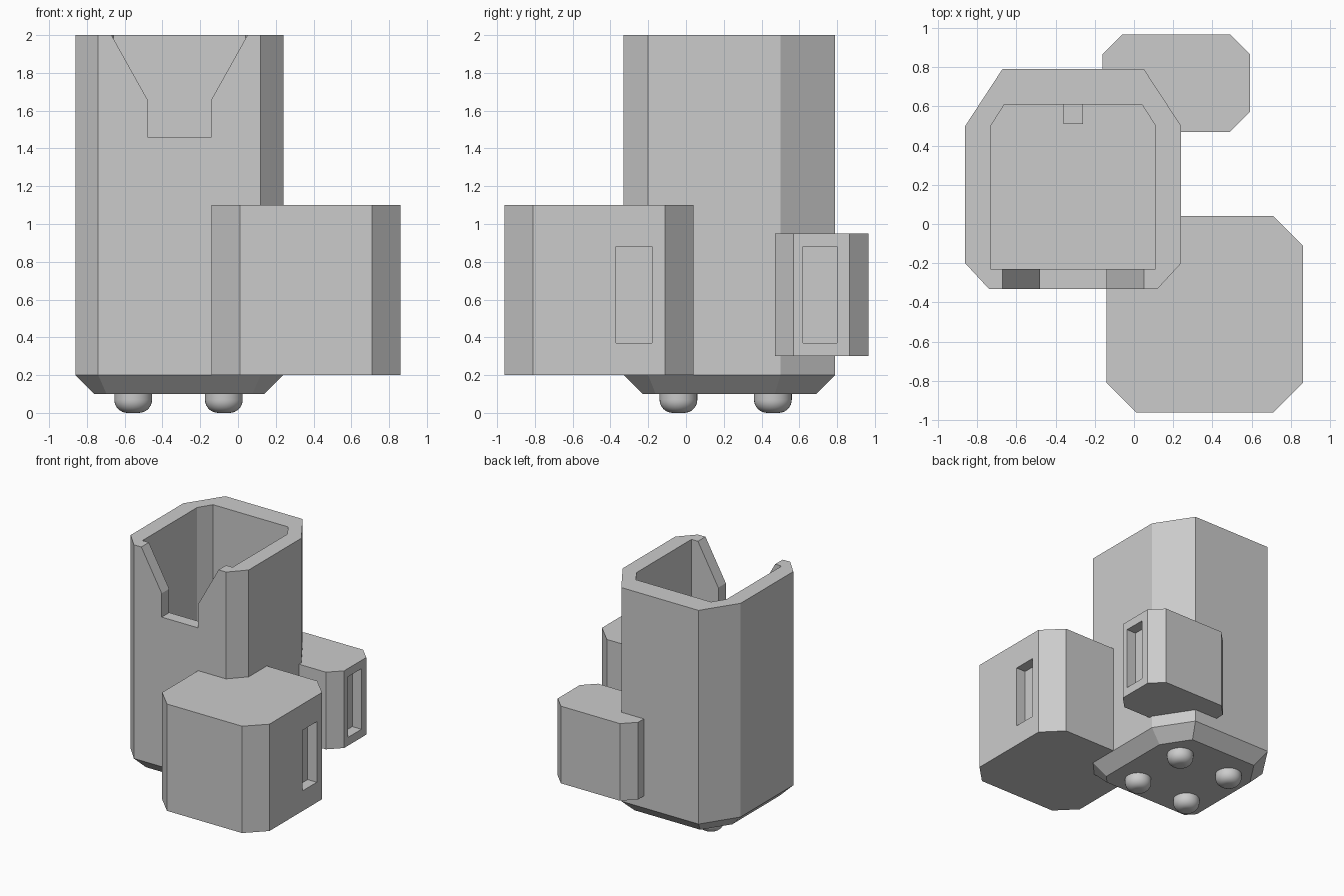
import bpy
import bmesh
from mathutils import Vector

if "Cube" in bpy.data.objects:
    bpy.data.objects.remove(bpy.data.objects["Cube"], do_unlink=True)

GREY = (0.6, 0.6, 0.6, 1.0)
grey = bpy.data.materials.new("plain grey")
grey.use_nodes = True
grey.diffuse_color = GREY
grey.node_tree.nodes["Principled BSDF"].inputs["Base Color"].default_value = GREY


def make_object(name, bm):
    bmesh.ops.recalc_face_normals(bm, faces=bm.faces)
    mesh = bpy.data.meshes.new(name)
    bm.to_mesh(mesh)
    bm.free()
    mesh.materials.append(grey)
    obj = bpy.data.objects.new(name, mesh)
    bpy.context.collection.objects.link(obj)
    return obj


def loft(name, rings):
    """Skin a stack of matching rings and cap both ends."""
    bm = bmesh.new()
    loops = [[bm.verts.new(p) for p in ring] for ring in rings]
    for low, high in zip(loops, loops[1:]):
        for i in range(len(low)):
            j = (i + 1) % len(low)
            bm.faces.new((low[i], low[j], high[j], high[i]))
    bm.faces.new(loops[0][::-1])
    bm.faces.new(loops[-1])
    return make_object(name, bm)


def ring(outline, z):
    return [(x, y, z) for x, y in outline]


def inset(outline, d):
    """Offset a counter-clockwise outline inwards by d with mitred corners."""
    pts = [Vector(p) for p in outline]
    result = []
    for i, p in enumerate(pts):
        a = (p - pts[i - 1]).normalized()
        b = (pts[(i + 1) % len(pts)] - p).normalized()
        na, nb = Vector((-a.y, a.x)), Vector((-b.y, b.x))
        result.append(p + (na + nb) * d / (1 + na.dot(nb)))
    return result


def chamfered(x0, x1, y0, y1, c):
    return [(x0 + c, y0), (x1 - c, y0), (x1, y0 + c), (x1, y1 - c),
            (x1 - c, y1), (x0 + c, y1), (x0, y1 - c), (x0, y0 + c)]


def box(name, x0, x1, y0, y1, z0, z1):
    outline = [(x0, y0), (x1, y0), (x1, y1), (x0, y1)]
    return loft(name, [ring(outline, z0), ring(outline, z1)])


def cut(obj, cutter):
    cutter.hide_render = True
    mod = obj.modifiers.new("cut", 'BOOLEAN')
    mod.operation = 'DIFFERENCE'
    mod.solver = 'EXACT'
    mod.object = cutter
    bpy.context.view_layer.objects.active = obj
    bpy.ops.object.modifier_apply(modifier=mod.name)
    bpy.data.objects.remove(cutter, do_unlink=True)


# Tall hollow body with a bevelled underside
BODY = [(-0.74, -0.33), (0.12, -0.33), (0.24, -0.20), (0.24, 0.50),
        (0.05, 0.79), (-0.67, 0.79), (-0.86, 0.50), (-0.86, -0.20)]
CAVITY = [(-0.73, -0.23), (0.11, -0.23), (0.11, 0.50),
          (0.04, 0.61), (-0.66, 0.61), (-0.73, 0.50)]
FLOOR = 0.3
body = loft("body", [ring(inset(BODY, 0.1), 0.1), ring(BODY, 0.2), ring(BODY, 2)])
cut(body, loft("cavity_cutter", [ring(CAVITY, FLOOR), ring(CAVITY, 2.2)]))

# Funnel-shaped notch through the front wall
slope = 0.19 / 0.34
flare = 0.19 + 0.1 * slope
notch = [(-0.48, 1.46), (-0.14, 1.46), (-0.14, 1.66),
         (-0.14 + flare, 2.1), (-0.48 - flare, 2.1), (-0.48, 1.66)]
cut(body, loft("notch_cutter", [[(x, y, z) for x, z in notch] for y in (-0.5, -0.2)]))

# Small post on the cavity floor against the back wall
box("inner_post", -0.36, -0.26, 0.51, 0.62, FLOOR - 0.02, 0.5)


# Side pods: chamfered blocks with a slot on the left side, kept out of the cavity
def pod(name, outline, z0, z1, slot_y):
    obj = loft(name, [ring(outline, z0), ring(outline, z1)])
    side = max(x for x, y in outline)
    cut(obj, box("slot_cutter", side - 0.085, side + 0.1, *slot_y, 0.37, 0.88))
    clearance = inset(CAVITY, -0.03)
    cut(obj, loft("clearance_cutter", [ring(clearance, 0), ring(clearance, 2)]))


pod("large_front_pod", chamfered(-0.14, 0.86, -0.96, 0.04, 0.15), 0.2, 1.1, (-0.37, -0.18))
pod("small_back_pod", chamfered(-0.16, 0.59, 0.47, 0.965, 0.1), 0.3, 0.95, (0.62, 0.80))

# Four rounded feet
for side, x in (("right", -0.555), ("left", -0.075)):
    for end, y in (("front", -0.04), ("back", 0.46)):
        bm = bmesh.new()
        bmesh.ops.create_cone(bm, cap_ends=True, segments=32, radius1=0.1, radius2=0.1, depth=0.13)
        bmesh.ops.translate(bm, verts=bm.verts, vec=(x, y, 0.065))
        rim = [e for e in bm.edges if all(v.co.z < 0.01 for v in e.verts)]
        bmesh.ops.bevel(bm, geom=rim, offset=0.07, segments=8, profile=0.5, affect='EDGES')
        foot = make_object(f"{end}_{side}_foot", bm)
        bpy.ops.object.select_all(action='DESELECT')
        foot.select_set(True)
        bpy.context.view_layer.objects.active = foot
        bpy.ops.object.shade_smooth_by_angle()
